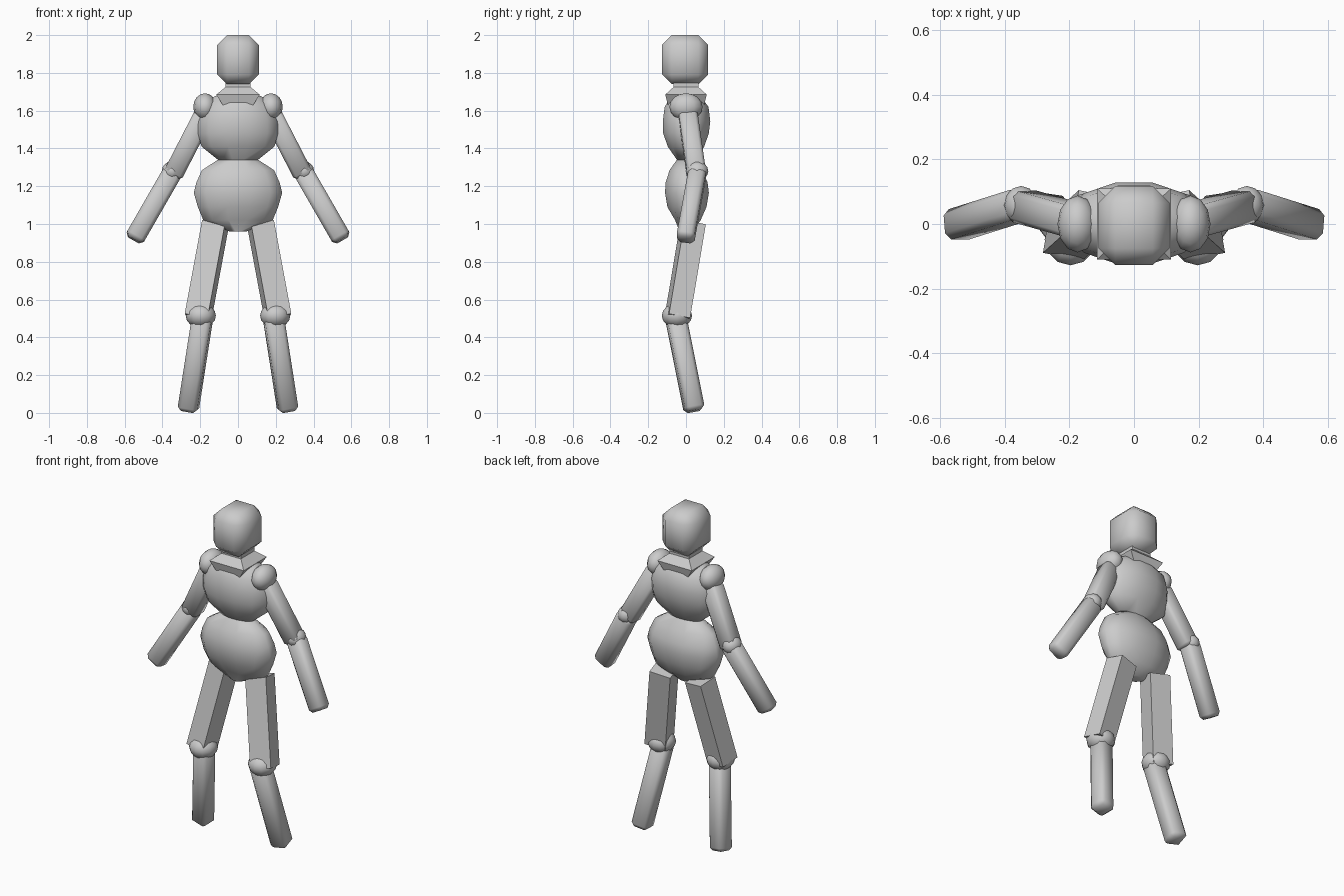
import bpy, bmesh, math
from mathutils import Vector, Matrix

if "Cube" in bpy.data.objects:
    bpy.data.objects.remove(bpy.data.objects["Cube"])

grey = bpy.data.materials.new("light_grey")
grey.use_nodes = True
grey.diffuse_color = (0.6, 0.6, 0.6, 1)
grey.node_tree.nodes["Principled BSDF"].inputs["Base Color"].default_value = (0.6, 0.6, 0.6, 1)


def finish(bm, name, angle=50):
    bmesh.ops.recalc_face_normals(bm, faces=bm.faces)
    mesh = bpy.data.meshes.new(name)
    bm.to_mesh(mesh)
    bm.free()
    mesh.materials.append(grey)
    obj = bpy.data.objects.new(name, mesh)
    bpy.context.collection.objects.link(obj)
    bpy.ops.object.select_all(action='DESELECT')
    obj.select_set(True)
    bpy.context.view_layer.objects.active = obj
    bpy.ops.object.shade_smooth_by_angle(angle=math.radians(angle))
    return obj


def block(name, size, matrix, bevel=0, angle=50):
    bm = bmesh.new()
    bmesh.ops.create_cube(bm, size=1)
    bmesh.ops.scale(bm, vec=size, verts=bm.verts)
    if bevel:
        bmesh.ops.bevel(bm, geom=bm.edges[:], offset=bevel, segments=1,
                        affect='EDGES', profile=0.5)
    bm.transform(matrix)
    return finish(bm, name, angle)


def limb(name, a, b, width, depth, bevel=0, roll=0):
    # Block whose long axis runs from a to b
    a, b = Vector(a), Vector(b)
    z = (a - b).normalized()
    y = Vector((0, 1, 0))
    y = (y - z * y.dot(z)).normalized()
    x = y.cross(z)
    rot = Matrix((x, y, z)).transposed().to_4x4()
    mat = Matrix.Translation((a + b) / 2) @ rot @ Matrix.Rotation(roll, 4, 'Z')
    block(name, (width, depth, (a - b).length), mat, bevel)


def ball(name, center, radii):
    bm = bmesh.new()
    bmesh.ops.create_uvsphere(bm, u_segments=12, v_segments=8, radius=1)
    bmesh.ops.scale(bm, vec=radii, verts=bm.verts)
    bmesh.ops.translate(bm, vec=center, verts=bm.verts)
    finish(bm, name)


def loft(name, rings, sides=12, angle=50):
    # Stack of elliptical rings: height, half width, half depth, y centre
    bm = bmesh.new()
    loops = []
    for z, rx, ry, cy in rings:
        turns = [2 * math.pi * (i + 0.5) / sides for i in range(sides)]
        loops.append([bm.verts.new((rx * math.cos(t), cy + ry * math.sin(t), z)) for t in turns])
    for low, high in zip(loops, loops[1:]):
        for i in range(sides):
            j = (i + 1) % sides
            bm.faces.new((low[i], low[j], high[j], high[i]))
    bm.faces.new(loops[0])
    bm.faces.new(loops[-1])
    finish(bm, name, angle)


# Head, neck and collar
block("head", (0.22, 0.245, 0.26), Matrix.Translation((0, -0.005, 1.87)), 0.052, 50)
block("neck", (0.13, 0.13, 0.16), Matrix.Translation((0, 0, 1.69)), 0, 30)
c = math.sqrt(2)
loft("collar", [(1.605, 0.065 * c, 0.09 * c, 0), (1.685, 0.115 * c, 0.11 * c, 0),
                (1.73, 0.06 * c, 0.06 * c, 0)], 4, 30)

# Rounded torso halves
loft("chest", [(1.34, 0.11, 0.05, 0), (1.41, 0.2, 0.1, 0), (1.48, 0.22, 0.125, 0),
               (1.545, 0.22, 0.13, 0.003), (1.62, 0.195, 0.12, 0.003),
               (1.67, 0.14, 0.085, 0), (1.7, 0.07, 0.05, 0)])
loft("belly", [(0.96, 0.045, 0.035, 0), (1.02, 0.19, 0.07, 0.01), (1.09, 0.22, 0.107, 0.005),
               (1.165, 0.242, 0.12, 0.005), (1.22, 0.228, 0.115, 0.003),
               (1.285, 0.198, 0.09, 0), (1.34, 0.11, 0.05, 0)])

# Arms and legs, mirrored across x
for s, side in ((1, "left"), (-1, "right")):
    ball(side + "_shoulder", (s * 0.175, 0, 1.62), (0.062, 0.088, 0.072))
    limb(side + "_upper_arm", (s * 0.18, 0.01, 1.58), (s * 0.345, 0.056, 1.26),
         0.105, 0.1, 0.016)
    ball(side + "_elbow", (s * 0.35, 0.058, 1.28), (0.053, 0.06, 0.052))
    limb(side + "_forearm", (s * 0.343, 0.062, 1.28), (s * 0.552, -0.004, 0.917),
         0.105, 0.095, 0.02)
    limb(side + "_thigh", (s * 0.12, 0.037, 1.0), (s * 0.212, -0.046, 0.505),
         0.125, 0.115, 0, s * 0.2)
    ball(side + "_knee", (s * 0.197, -0.048, 0.515), (0.08, 0.08, 0.065))
    limb(side + "_shin", (s * 0.187, -0.055, 0.51), (s * 0.265, 0.045, 0.01),
         0.105, 0.105, 0.02, s * 0.15)
